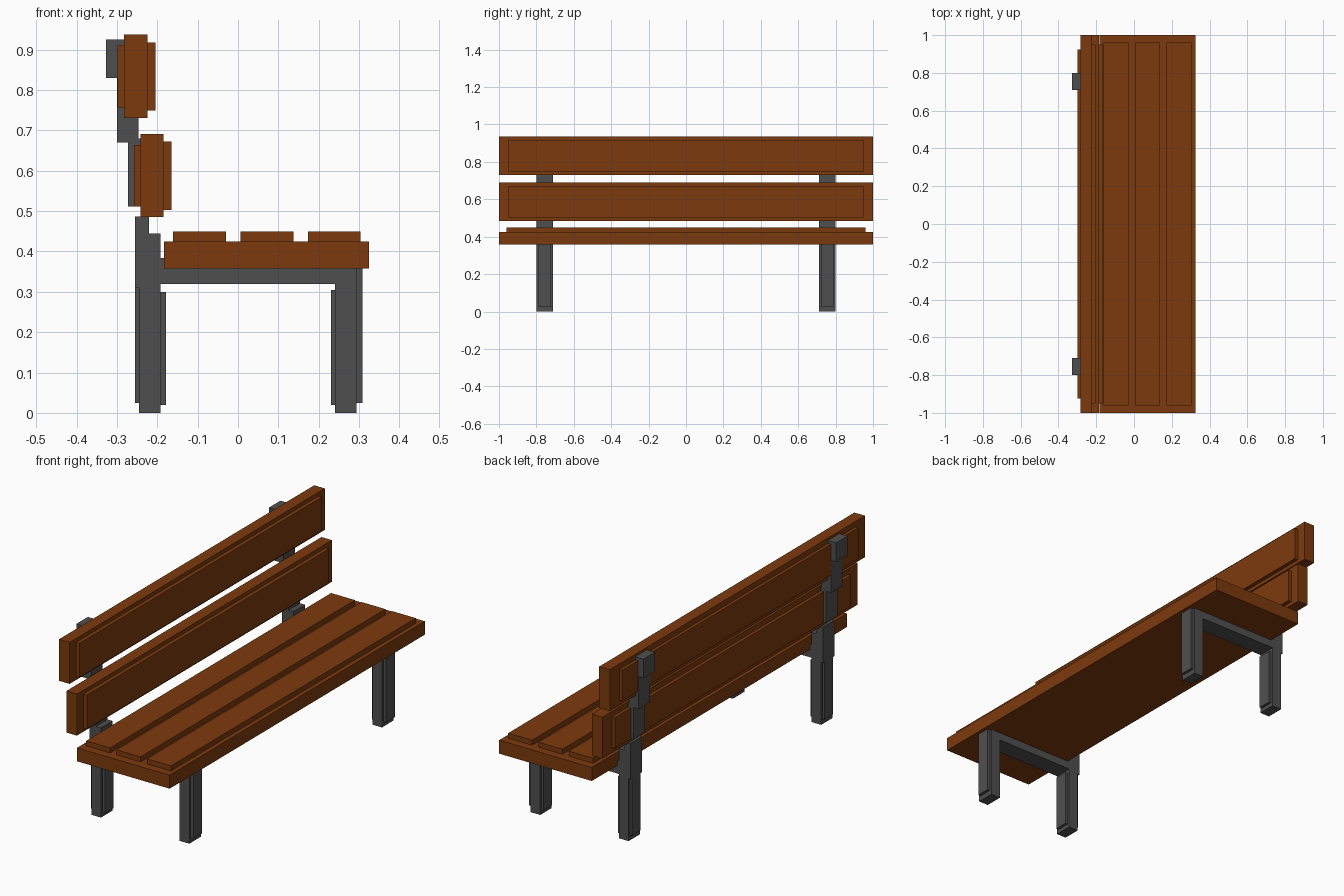
import bpy

cube = bpy.data.objects.get("Cube")
if cube:
    bpy.data.objects.remove(cube, do_unlink=True)


def material(name, color):
    m = bpy.data.materials.new(name)
    m.use_nodes = True
    m.diffuse_color = color
    m.node_tree.nodes["Principled BSDF"].inputs["Base Color"].default_value = color
    return m


wood = material("brown_wood", (0.205, 0.042, 0.004, 1))
metal = material("dark_grey_metal", (0.078, 0.078, 0.078, 1))


def box(name, x, y, z, mat):
    """Box given by its (low, high) range on each axis."""
    bpy.ops.mesh.primitive_cube_add(size=1, location=[sum(r) / 2 for r in (x, y, z)])
    ob = bpy.context.object
    ob.name = name
    ob.scale = [r[1] - r[0] for r in (x, y, z)]
    bpy.ops.object.transform_apply(location=False, rotation=False, scale=True)
    ob.data.materials.append(mat)
    return ob


# Seat board with three raised slats
box("seat", (-0.183, 0.325), (-1, 1), (0.358, 0.425), wood)
for i in range(3):
    x = -0.161 + i * 0.167
    box(f"seat_slat_{i + 1}", (x, x + 0.131), (-0.96, 0.96), (0.41, 0.45), wood)

# Two backrest boards, each with a raised panel on both faces
for name, x, z in (("lower", -0.242, 0.485), ("upper", -0.282, 0.731)):
    box(f"{name}_back_board", (x, x + 0.058), (-1, 1), (z, z + 0.206), wood)
    box(f"{name}_front_panel", (x + 0.04, x + 0.077), (-0.95, 0.95),
        (z + 0.018, z + 0.187), wood)
    box(f"{name}_rear_panel", (x - 0.016, x + 0.02), (-0.925, 0.925),
        (z + 0.026, z + 0.179), wood)

# Supports: each side has two legs, a rail and a stepped back post
for side, c in (("left", 0.755), ("right", -0.755)):
    wide = (c - 0.045, c + 0.045)
    narrow = (c - 0.034, c + 0.034)
    parts = (
        ("rear_leg", (-0.245, -0.192), wide, (0, 0.445)),
        ("rear_leg_back_panel", (-0.255, -0.23), narrow, (0.025, 0.32)),
        ("rear_leg_front_panel", (-0.21, -0.178), narrow, (0.02, 0.30)),
        ("front_leg", (0.24, 0.293), wide, (0, 0.36)),
        ("front_leg_back_panel", (0.231, 0.26), narrow, (0.02, 0.305)),
        ("front_leg_front_panel", (0.27, 0.308), narrow, (0.025, 0.36)),
        ("seat_rail", (-0.2, 0.285), wide, (0.319, 0.362)),
        ("rail_bracket", (-0.2, -0.178), wide, (0.319, 0.384)),
        ("post_base", (-0.255, -0.22), wide, (0.31, 0.487)),
        ("post_lower", (-0.272, -0.225), wide, (0.511, 0.68)),
        ("post_middle", (-0.3, -0.247), wide, (0.67, 0.84)),
        ("post_top", (-0.327, -0.275), wide, (0.83, 0.925)),
    )
    for name, x, y, z in parts:
        box(f"{side}_{name}", x, y, z, metal)
